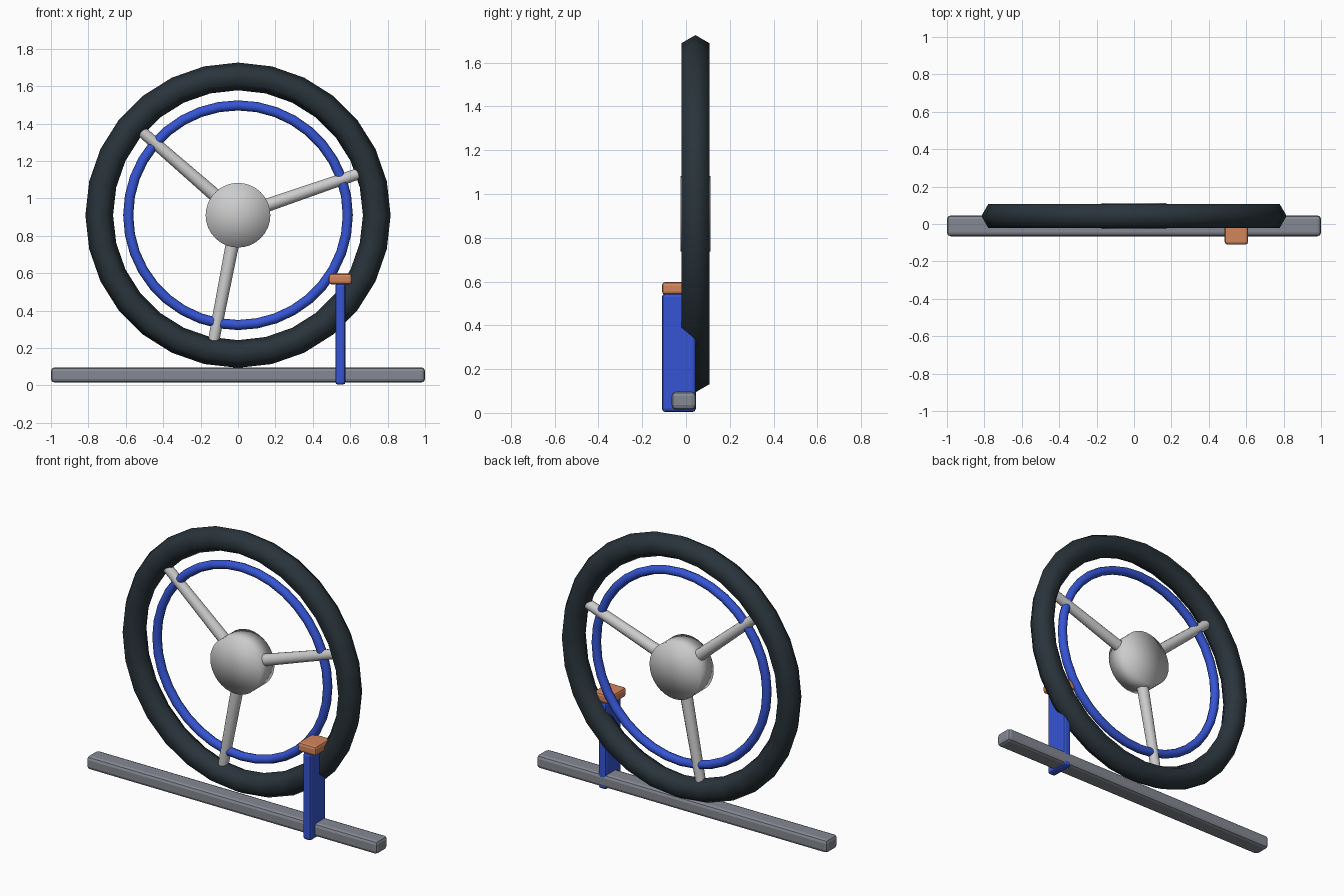
import bpy, math
from mathutils import Vector, Matrix

if "Cube" in bpy.data.objects:
    bpy.data.objects.remove(bpy.data.objects["Cube"])

CENTRE = Vector((0, 0.043, 0.91))


def material(name, rgb):
    m = bpy.data.materials.new(name)
    m.diffuse_color = (*rgb, 1)
    m.use_nodes = True
    m.node_tree.nodes["Principled BSDF"].inputs["Base Color"].default_value = m.diffuse_color
    return m


RUBBER = material("dark rubber", (0.022, 0.034, 0.043))
BLUE = material("blue paint", (0.036, 0.09, 0.66))
SILVER = material("light silver", (0.6, 0.6, 0.6))
GREY = material("grey metal", (0.235, 0.25, 0.29))
ORANGE = material("copper orange", (0.65, 0.235, 0.105))


def finish(name, mat):
    ob = bpy.context.object
    ob.name = name
    ob.data.materials.append(mat)
    return ob


def ring(name, mat, major, minor, segments, sides):
    bpy.ops.mesh.primitive_torus_add(
        major_radius=major, minor_radius=minor, major_segments=segments,
        minor_segments=sides, location=CENTRE, rotation=(math.pi / 2, 0, 0))
    ob = finish(name, mat)
    bpy.ops.object.shade_smooth()
    return ob


def block(name, mat, lo, hi, bevel):
    lo, hi = Vector(lo), Vector(hi)
    bpy.ops.mesh.primitive_cube_add(size=1, location=(lo + hi) / 2)
    ob = finish(name, mat)
    ob.data.transform(Matrix.Diagonal((*(hi - lo), 1)))
    mod = ob.modifiers.new("rounded edges", 'BEVEL')
    mod.width = bevel
    mod.segments = 2
    return ob


# Tyre with hexagonal section, and the thin inner rim
ring("tyre", RUBBER, 0.742, 0.074, 28, 6)
ring("inner_rim", BLUE, 0.587, 0.027, 36, 8)

# Hub drum, softly shaded across its flat caps
bpy.ops.mesh.primitive_cylinder_add(
    vertices=32, radius=0.173, depth=0.137, end_fill_type='TRIFAN',
    location=CENTRE, rotation=(math.pi / 2, 0, 0))
finish("hub", SILVER)
bpy.ops.object.shade_smooth()

# Three tapered spokes
for i in range(3):
    a = math.radians(19 + 120 * i)
    d = Vector((math.cos(a), 0, math.sin(a)))
    start, end = 0.05, 0.685
    bpy.ops.mesh.primitive_cone_add(
        vertices=12, radius1=0.037, radius2=0.03, depth=end - start,
        location=CENTRE + d * (start + end) / 2,
        rotation=d.to_track_quat('Z', 'Y').to_euler())
    finish(f"spoke_{i + 1}", SILVER)
    bpy.ops.object.shade_smooth_by_angle(angle=math.radians(40))

# Base rail, upright post and its cap
block("base_rail", GREY, (-1, -0.066, 0.015), (1, 0.046, 0.097), 0.02)
block("post", BLUE, (0.52, -0.11, 0.004), (0.575, 0.045, 0.545), 0.015)
block("post_cap", ORANGE, (0.485, -0.11, 0.54), (0.61, 0.045, 0.598), 0.015)
